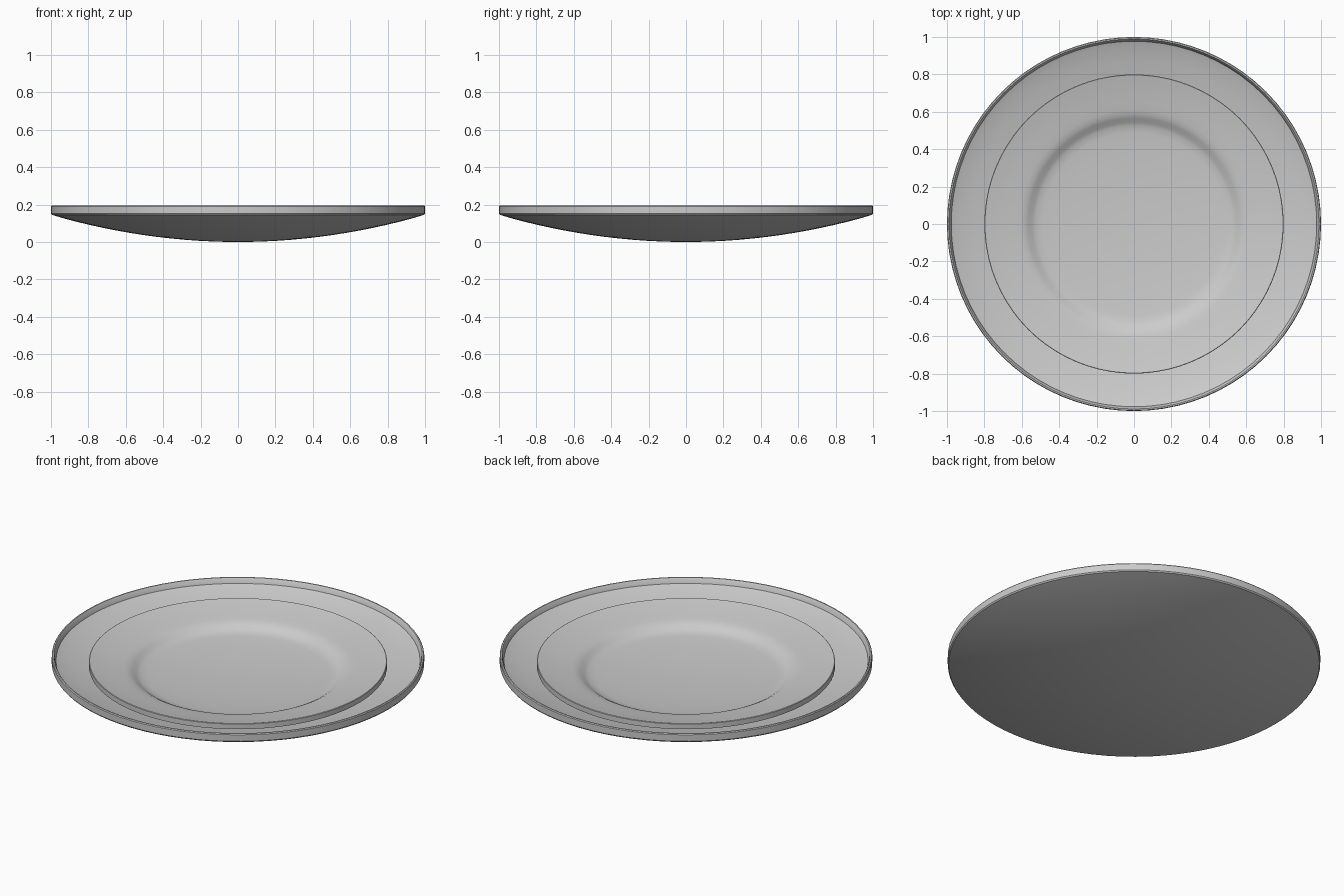
import bpy, bmesh, math

if "Cube" in bpy.data.objects:
    bpy.data.objects.remove(bpy.data.objects["Cube"])

SEG = 80

def lathe(name, profile):
    """Spin an (r, z) profile that starts and ends on the axis."""
    bm = bmesh.new()
    vs = [bm.verts.new((r, 0, z)) for r, z in profile]
    es = [bm.edges.new(p) for p in zip(vs, vs[1:])]
    bmesh.ops.spin(bm, geom=vs + es, cent=(0, 0, 0), axis=(0, 0, 1),
                   angle=2 * math.pi, steps=SEG, use_duplicate=False)
    bmesh.ops.remove_doubles(bm, verts=bm.verts, dist=0.0001)
    bmesh.ops.recalc_face_normals(bm, faces=bm.faces)
    me = bpy.data.meshes.new(name)
    bm.to_mesh(me)
    bm.free()
    ob = bpy.data.objects.new(name, me)
    bpy.context.collection.objects.link(ob)
    bpy.ops.object.select_all(action='DESELECT')
    ob.select_set(True)
    bpy.context.view_layer.objects.active = ob
    bpy.ops.object.shade_smooth_by_angle(angle=math.radians(35))
    return ob

def bowl(r):
    return 0.145 * r * r

# Large shallow dish with an upright rim
under = [(i / 14, bowl(i / 14)) for i in range(14)] + [(0.995, 0.145)]
rim = [(1.0, 0.152), (1.0, 0.19), (0.996, 0.195), (0.989, 0.195),
       (0.984, 0.188), (0.977, 0.165)]
inside = [(0.95 * i / 12, bowl(0.95 * i / 12) + 0.023) for i in range(12, -1, -1)]
lathe("large_plate", under + rim + inside)

# Smaller plate with a sunken well, resting in the dish
top = [(0.797, 0.162), (0.75, 0.151), (0.7, 0.141), (0.65, 0.132), (0.61, 0.125),
       (0.585, 0.119), (0.565, 0.109), (0.545, 0.095), (0.525, 0.086),
       (0.49, 0.081), (0.4, 0.073), (0.25, 0.064), (0.12, 0.060), (0, 0.059)]
edge = [(0.8, 0.160), (0.8, 0.130)]
bottom = [(0, 0.034), (0.25, 0.039), (0.49, 0.061), (0.55, 0.075),
          (0.61, 0.095), (0.7, 0.109)]
lathe("small_plate", bottom + edge[::-1] + top)
